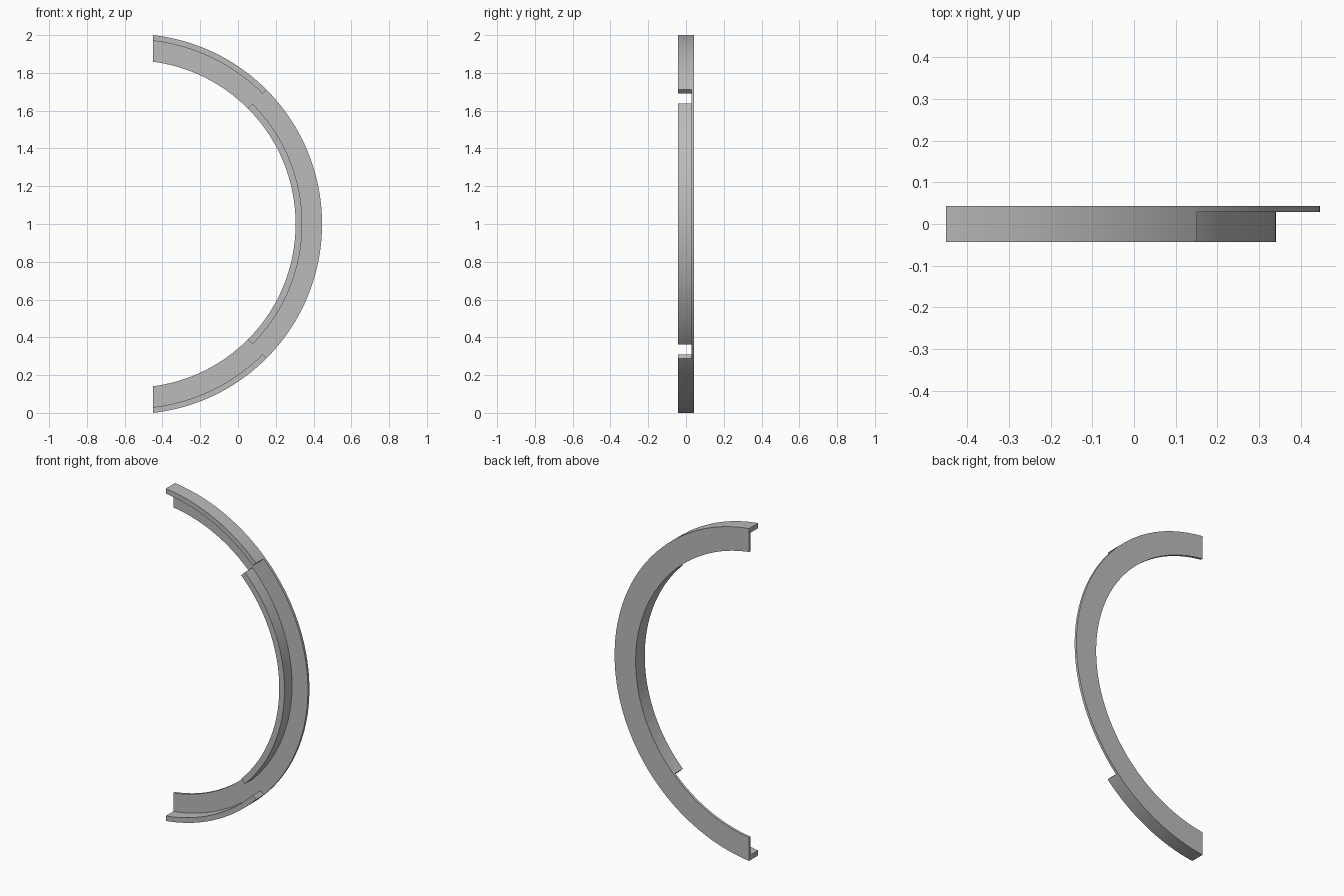
import bpy
import bmesh
import math

cube = bpy.data.objects.get("Cube")
if cube:
    bpy.data.objects.remove(cube, do_unlink=True)

CENTRE_X = -0.561                        # axis of the arc
END_X = 0.111                            # vertical end cut, measured from the axis
RADII = [0.866, 0.901, 0.976, 1.006]     # inner flange, web, outer flange
DEPTHS = [-0.0435, 0.0285, 0.0435]       # front of flanges, front and back of web
STEPS = 32                               # steps per eighth of a turn
SPAN = 2 * STEPS

grey = bpy.data.materials.new("plain grey")
grey.use_nodes = True
colour = (0.5, 0.5, 0.5, 1)
grey.diffuse_color = colour
grey.node_tree.nodes["Principled BSDF"].inputs["Base Color"].default_value = colour


def filled(i, j, k):
    """Web everywhere; inner flange in the middle half, outer flange at the ends."""
    if not (-SPAN <= i < SPAN and 0 <= j < 3 and 0 <= k < 2):
        return False
    middle = -STEPS <= i < STEPS
    return k == 1 or (j == 0 and middle) or (j == 2 and not middle)


def point(i, j, k):
    r = RADII[j]
    quarter = math.pi / 4
    n = abs(i)
    if n <= STEPS:
        angle = quarter * n / STEPS
    else:
        angle = quarter + (math.acos(END_X / r) - quarter) * (n - STEPS) / STEPS
    angle = math.copysign(angle, i)
    return (CENTRE_X + r * math.cos(angle), DEPTHS[k], 1 + r * math.sin(angle))


bm = bmesh.new()
verts = {}


def vert(key):
    if key not in verts:
        verts[key] = bm.verts.new(point(*key))
    return verts[key]


# Skin only the exposed sides of the filled cells
for i in range(-SPAN, SPAN):
    for j in range(3):
        for k in range(2):
            if not filled(i, j, k):
                continue
            cell = (i, j, k)
            for axis in range(3):
                u, v = [a for a in range(3) if a != axis]
                for side in (0, 1):
                    beside = list(cell)
                    beside[axis] += 2 * side - 1
                    if filled(*beside):
                        continue
                    corners = []
                    for du, dv in ((0, 0), (1, 0), (1, 1), (0, 1)):
                        c = list(cell)
                        c[axis] += side
                        c[u] += du
                        c[v] += dv
                        corners.append(vert(tuple(c)))
                    bm.faces.new(corners)

bmesh.ops.recalc_face_normals(bm, faces=bm.faces)
mesh = bpy.data.meshes.new("flanged_arc")
bm.to_mesh(mesh)
bm.free()
mesh.materials.append(grey)
arc = bpy.data.objects.new("flanged_arc", mesh)
bpy.context.collection.objects.link(arc)

bpy.ops.object.select_all(action="DESELECT")
arc.select_set(True)
bpy.context.view_layer.objects.active = arc
bpy.ops.object.shade_smooth_by_angle(angle=math.radians(30))
